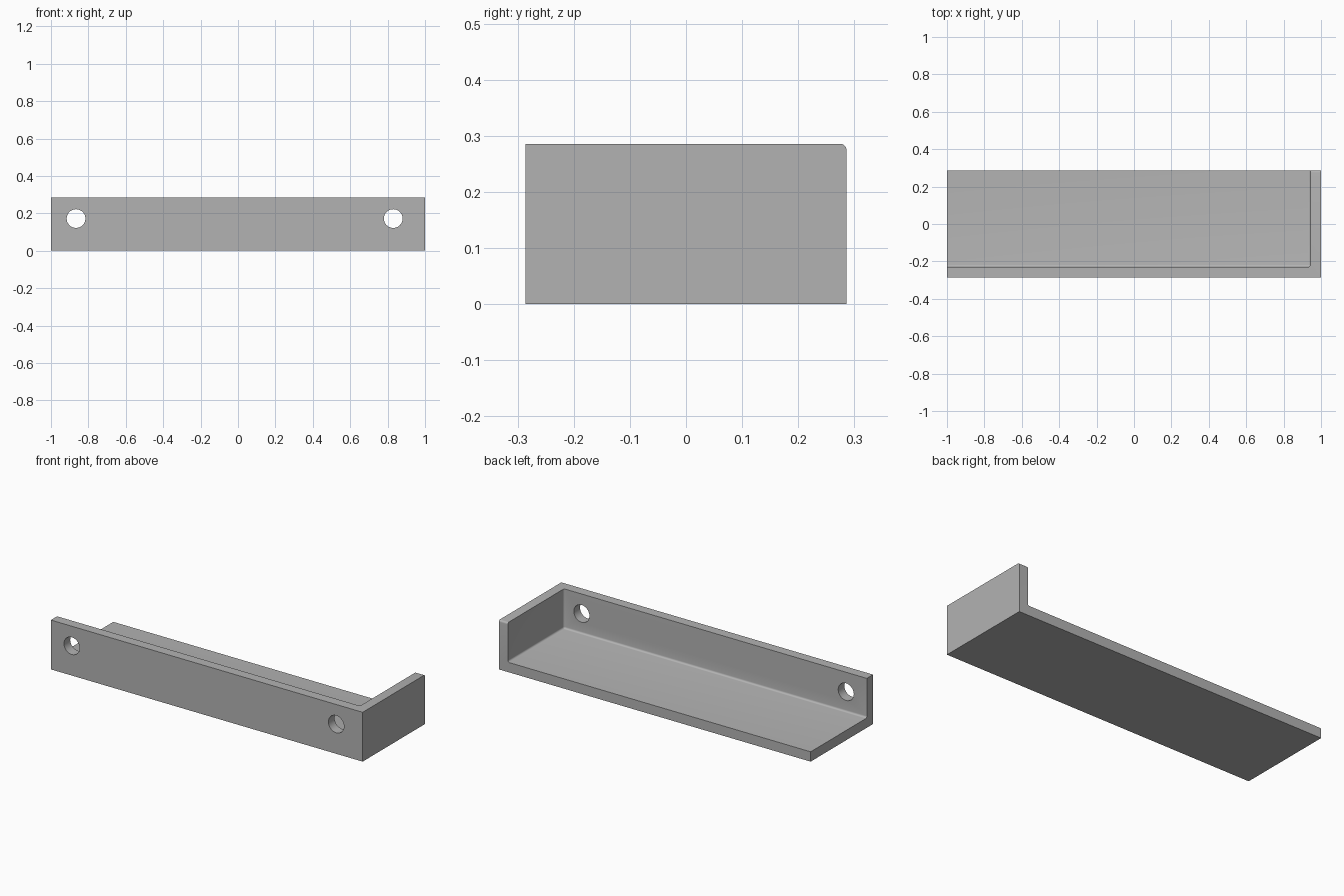
import bpy
import bmesh
import math
from mathutils import Matrix, Vector

cube = bpy.data.objects.get("Cube")
if cube:
    bpy.data.objects.remove(cube, do_unlink=True)

HALF_Y, HEIGHT, WALL, ROUND = 0.286, 0.286, 0.057, 0.011

grey = bpy.data.materials.new("plain_grey")
grey.use_nodes = True
grey.diffuse_color = (0.45, 0.45, 0.45, 1)
grey.node_tree.nodes["Principled BSDF"].inputs["Base Color"].default_value = grey.diffuse_color


def finish(name, bm):
    mesh = bpy.data.meshes.new(name)
    bm.to_mesh(mesh)
    bm.free()
    obj = bpy.data.objects.new(name, mesh)
    bpy.context.collection.objects.link(obj)
    mesh.materials.append(grey)
    return obj


def block(name, low, high, rounded):
    """Box between two corners; edges whose midpoint passes the test are rounded."""
    low, high = Vector(low), Vector(high)
    bm = bmesh.new()
    bmesh.ops.create_cube(bm, size=1)
    edges = [e for e in bm.edges if rounded((e.verts[0].co + e.verts[1].co) / 2)]
    size = high - low
    for v in bm.verts:
        v.co = (low + high) / 2 + v.co * size
    bmesh.ops.bevel(bm, geom=edges, offset=ROUND, segments=5, profile=0.5, affect='EDGES')
    return finish(name, bm)


def cut(target, cutter):
    cutter.hide_render = True
    mod = target.modifiers.new(cutter.name, 'BOOLEAN')
    mod.operation = 'DIFFERENCE'
    mod.solver = 'EXACT'
    mod.object = cutter
    bpy.context.view_layer.objects.active = target
    bpy.ops.object.modifier_apply(modifier=mod.name)
    bpy.data.objects.remove(cutter, do_unlink=True)


# Solid body, rounded along the top back edge
bracket = block("bracket", (-1, -HALF_Y, 0), (1, HALF_Y, HEIGHT),
                lambda m: m.y > 0.4 and m.z > 0.4)

# Hollow leaving floor, front wall and end wall, with filleted inner edges
hollow = block("hollow_cutter", (-1.2, WALL - HALF_Y, WALL), (1 - WALL, 0.5, 0.5),
               lambda m: (m.y < -0.4 and m.z < -0.4) or (m.x > 0.4 and m.z < -0.4)
               or (m.x > 0.4 and m.y < -0.4))
cut(bracket, hollow)

# Mounting holes through the front wall
for x in (-0.866, 0.83):
    bm = bmesh.new()
    bmesh.ops.create_cone(bm, cap_ends=True, segments=48, radius1=0.05, radius2=0.05, depth=0.2,
                          matrix=Matrix.Translation((x, -HALF_Y, 0.172))
                          @ Matrix.Rotation(math.pi / 2, 4, 'X'))
    cut(bracket, finish("hole_cutter", bm))

bpy.ops.object.select_all(action='DESELECT')
bracket.select_set(True)
bpy.context.view_layer.objects.active = bracket
bpy.ops.object.shade_smooth_by_angle(angle=math.radians(30))
